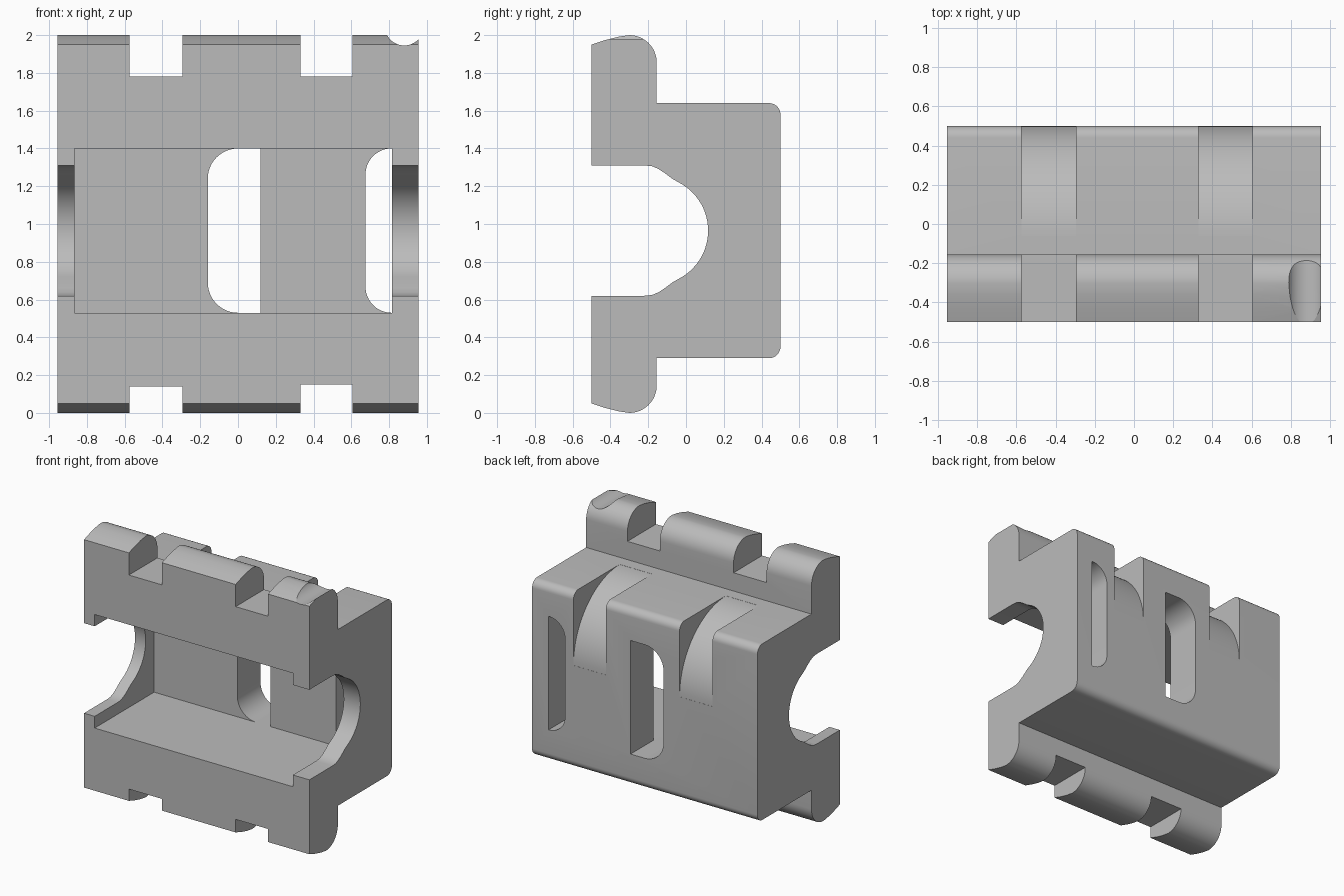
import bpy, bmesh, math

cube = bpy.data.objects.get("Cube")
if cube:
    bpy.data.objects.remove(cube, do_unlink=True)

HALF = 0.955      # half width
MID = 0.965       # height of the body's mirror plane

grey = bpy.data.materials.new("plain grey")
grey.use_nodes = True
colour = (0.5, 0.5, 0.5, 1)
grey.diffuse_color = colour
grey.node_tree.nodes["Principled BSDF"].inputs["Base Color"].default_value = colour


def arc(cx, cy, r, a0, a1, n=12):
    """Points on an arc, angles in degrees."""
    steps = [math.radians(a0 + (a1 - a0) * i / n) for i in range(n + 1)]
    return [(cx + r * math.cos(a), cy + r * math.sin(a)) for a in steps]


def prism(name, points, lo, hi, axis):
    """Extrude a (y, z) outline along x, or an (x, z) outline along y."""
    bm = bmesh.new()
    place = (lambda p: (lo, *p)) if axis == "x" else (lambda p: (p[0], lo, p[1]))
    face = bm.faces.new([bm.verts.new(place(p)) for p in points])
    new = bmesh.ops.extrude_face_region(bm, geom=[face])["geom"]
    shift = (hi - lo, 0, 0) if axis == "x" else (0, hi - lo, 0)
    bmesh.ops.translate(bm, vec=shift, verts=[v for v in new if isinstance(v, bmesh.types.BMVert)])
    bmesh.ops.recalc_face_normals(bm, faces=bm.faces)
    mesh = bpy.data.meshes.new(name)
    bm.to_mesh(mesh)
    bm.free()
    mesh.materials.append(grey)
    obj = bpy.data.objects.new(name, mesh)
    bpy.context.collection.objects.link(obj)
    return obj


def box(name, x0, x1, z0, z1, y0, y1):
    return prism(name, [(x0, z0), (x1, z0), (x1, z1), (x0, z1)], y0, y1, "y")


def cut(target, cutter):
    bpy.context.view_layer.objects.active = target
    mod = target.modifiers.new("cut", "BOOLEAN")
    mod.operation = "DIFFERENCE"
    mod.solver = "EXACT"
    mod.object = cutter
    bpy.ops.object.modifier_apply(modifier=mod.name)
    bpy.data.objects.remove(cutter, do_unlink=True)


# Side outline: upper lip, shoulder, back, lower lip, then the side opening
lip_top = [(-0.5, 1.95), (-0.43, 1.973), (-0.36, 1.991)] + arc(-0.3, 1.855, 0.145, 90, 0)
lip_low = [(y, 2 - z) for y, z in reversed(lip_top)]
back_top = [(-0.155, 1.64)] + arc(0.44, 1.58, 0.06, 90, 0, 8)
back_low = [(y, 2 * MID - z) for y, z in reversed(back_top)]
open_top = [(-0.5, 1.31), (-0.22, 1.31), (-0.18, 1.306), (-0.145, 1.291), (-0.11, 1.268), (-0.07, 1.238)]
open_low = [(y, 2 * MID - z) for y, z in open_top]
bowl = arc(-0.17, MID, 0.287, -58, 58, 24)
outline = lip_top + back_top + back_low + lip_low + open_low + bowl + open_top[::-1]
body = prism("bracket_body", outline, -HALF, HALF, "x")

# Deep front pocket
cut(body, box("pocket_cutter", -0.865, 0.815, 0.53, 1.40, -0.7, 0.22))

# Through slots in the back wall, rounded on one side
for x0, x1 in [(-0.16, 0.12), (0.675, 0.815)]:
    r = min(0.16, x1 - x0 - 0.002)
    slot = [(x1, 0.53), (x1, 1.40)] + arc(x0 + r, 1.40 - r, r, 90, 180) + arc(x0 + r, 0.53 + r, r, 180, 270)
    cut(body, prism("slot_cutter", slot, 0.15, 0.7, "y"))

# Lip notches and the curved grooves behind them
for x0, x1, low in [(-0.575, -0.295, 0.14), (0.33, 0.605, 0.15)]:
    cut(body, box("upper_notch_cutter", x0, x1, 1.78, 2.2, -0.7, 0.0))
    cut(body, box("lower_notch_cutter", x0, x1, -0.2, low, -0.7, 0.0))
    groove = arc(-0.06, 1.08, 0.559, 90, 0, 28) + [(0.7, 1.08), (0.7, 1.75), (-0.06, 1.75)]
    cut(body, prism("groove_cutter", groove, x0, x1, "x"))

# Small scallop on the end of the upper lip
cut(body, prism("scallop_cutter", arc(0.88, 2.047, 0.102, 0, 345, 46), -0.7, 0.1, "y"))

# Smooth the rounded surfaces, keep the edges sharp
bpy.ops.object.select_all(action="DESELECT")
body.select_set(True)
bpy.context.view_layer.objects.active = body
bpy.ops.object.shade_smooth_by_angle(angle=math.radians(25))
